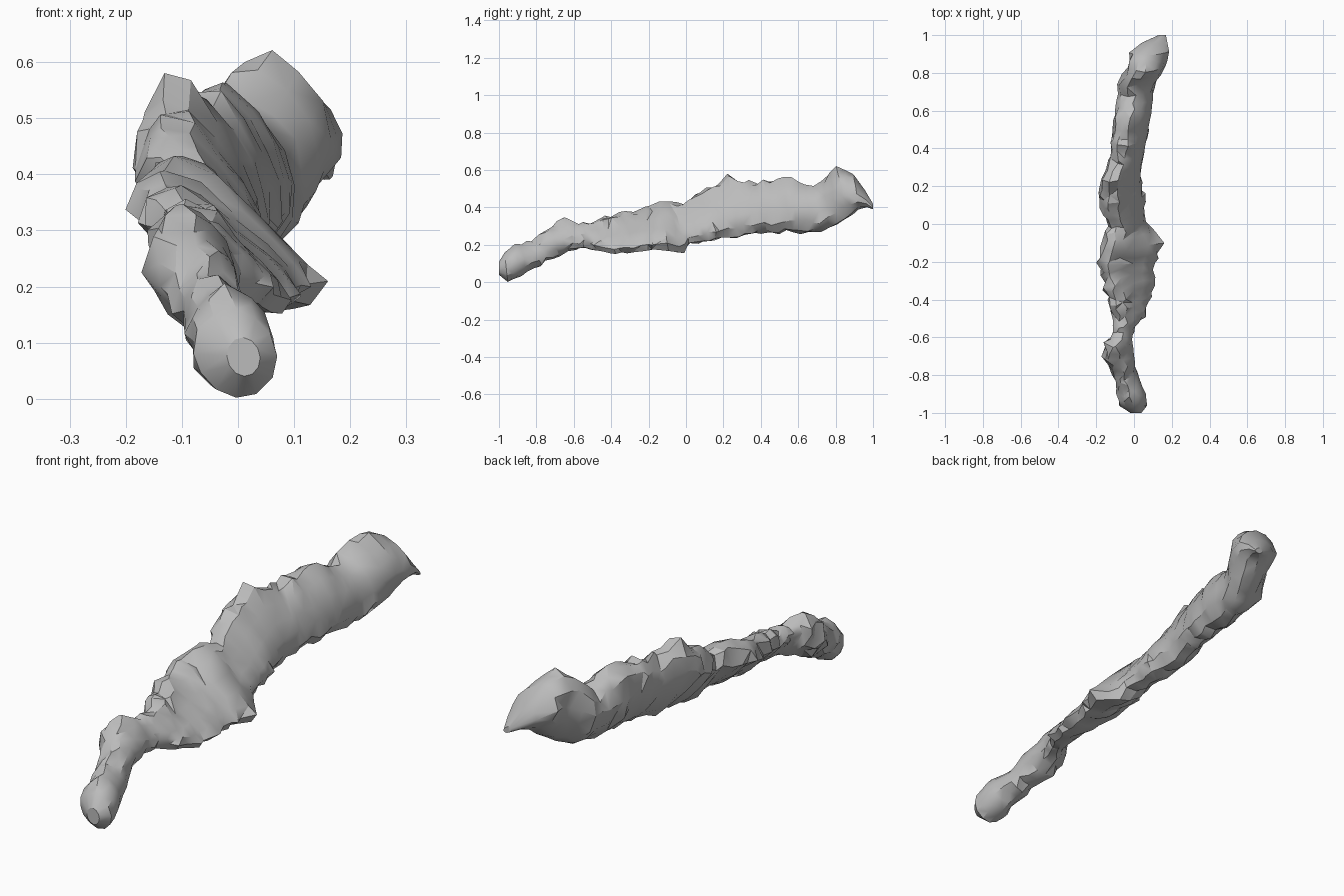
import bpy, bmesh, math, random
from mathutils import Vector

random.seed(11)
cube = bpy.data.objects.get("Cube")
if cube:
    bpy.data.objects.remove(cube, do_unlink=True)

stone = bpy.data.materials.new("grey stone")
stone.use_nodes = True
grey = (0.5, 0.5, 0.5, 1)
stone.diffuse_color = grey
stone.node_tree.nodes["Principled BSDF"].inputs["Base Color"].default_value = grey

# Stations along the ridge, in hundredths:
# y, left edge, right edge, bottom, top, slab lean in tenths
STATIONS = [
    (-100, -2, 4, 4, 11, 1),
    (-96, -8, 7, 0, 16, 1),
    (-90, -9, 6, 3, 20, 1),
    (-80, -11, 2, 9, 22, 2),
    (-70, -17, 0, 14, 31, 3),
    (-62, -16, 0, 18, 34, 4),
    (-56, -11, 1, 18, 32, 6),
    (-50, -11, 6, 17, 32, 8),
    (-40, -14, 9, 15, 35, 10),
    (-20, -19, 12, 17, 40, 10),
    (-12, -18, 15, 17, 42, 10),
    (-3, -15, 9, 16, 44, 10),
    (0, -14, 7, 20, 43, 9),
    (10, -18, 6, 22, 49, 8),
    (25, -18, 4, 24, 57, 7),
    (34, -13, 5, 26, 54, 6),
    (58, -11, 10, 26, 57, 4),
    (70, -8, 11, 27, 52, 4),
    (75, -9, 13, 28, 55, 3),
    (83, -4, 17, 33, 62, 2),
    (91, -2, 19, 39, 58, 3),
    (96, 4, 18, 40, 50, 5),
    (100, 13, 17, 39, 42, 5),
]

# Leaning slab outline in a unit box, clockwise from the low left edge
SLAB = [(0, .7), (.04, .9), (.2, 1), (.4, .92), (.6, .68), (.78, .47),
        (.93, .3), (1, .14), (.92, 0), (.7, .02), (.45, .2), (.2, .44)]
SIDES = len(SLAB)

# Roughness by side: broken crest, smoother broad face, rough underside
ROUGH = [.05, .06, .05, .05, .025, .02, .025, .04, .03, .03, .04, .05]


def station(y):
    """Interpolated station values at a position along the ridge."""
    for a, b in zip(STATIONS, STATIONS[1:]):
        if y <= b[0]:
            t = (y - a[0]) / (b[0] - a[0])
            return [p + (q - p) * t for p, q in zip(a, b)]
    return list(STATIONS[-1])


def outline(lean):
    """Blend from a round boulder section to the leaning slab."""
    points = []
    for i, (u, v) in enumerate(SLAB):
        angle = math.pi - i * math.tau / SIDES
        ru = .5 + .5 * math.cos(angle)
        rv = .5 + .5 * math.sin(angle)
        points.append((ru + (u - ru) * lean, rv + (v - rv) * lean))
    return points


def ring_positions():
    """Every station, with uneven strata between them."""
    result = []
    for a, b in zip(STATIONS, STATIONS[1:]):
        gap = b[0] - a[0]
        count = max(1, round(gap / 3.6))
        for k in range(count):
            wobble = random.uniform(-.25, .25) if k else 0
            result.append(a[0] + gap * (k + wobble) / count)
    return result + [STATIONS[-1][0]]


def build_ridge():
    bm = bmesh.new()
    rings = []
    for index, y in enumerate(ring_positions()):
        _, left, right, low, high, lean = station(y)
        taper = max(0, 1 - (abs(y) / 100) ** 9)
        # Alternating strata give stepped ledges
        shrink = 1 - taper * (random.uniform(.01, .07) if index % 3 == 1
                              else random.uniform(-.03, .02))
        # The narrow front end is chunkier and more broken
        broken = 1.7 if y < -55 else 1
        ring = []
        for i, (u, v) in enumerate(outline(lean / 10)):
            rough = ROUGH[i] * taper * broken
            u = .5 + (u - .5) * shrink + random.uniform(-rough, rough)
            v = .5 + (v - .5) * shrink + random.uniform(-rough, rough)
            along = y + taper * ((.5 - v) * 5 + random.uniform(-.9, .9))
            ring.append(bm.verts.new(Vector((
                left + (right - left) * u, max(-100, along),
                max(0, low + (high - low) * v))) / 100))
        rings.append(ring)
    for a, b in zip(rings, rings[1:]):
        for i in range(SIDES):
            j = (i + 1) % SIDES
            bm.faces.new((a[i], a[j], b[j], b[i]))
    bm.faces.new(rings[0])
    bm.faces.new(rings[-1])
    bmesh.ops.triangulate(bm, faces=bm.faces[:])
    bmesh.ops.recalc_face_normals(bm, faces=bm.faces[:])

    mesh = bpy.data.meshes.new("rock_ridge")
    bm.to_mesh(mesh)
    bm.free()
    mesh.materials.append(stone)
    obj = bpy.data.objects.new("rock_ridge", mesh)
    bpy.context.collection.objects.link(obj)
    bpy.ops.object.select_all(action="DESELECT")
    obj.select_set(True)
    bpy.context.view_layer.objects.active = obj
    bpy.ops.object.shade_smooth_by_angle(angle=math.radians(30))


build_ridge()
